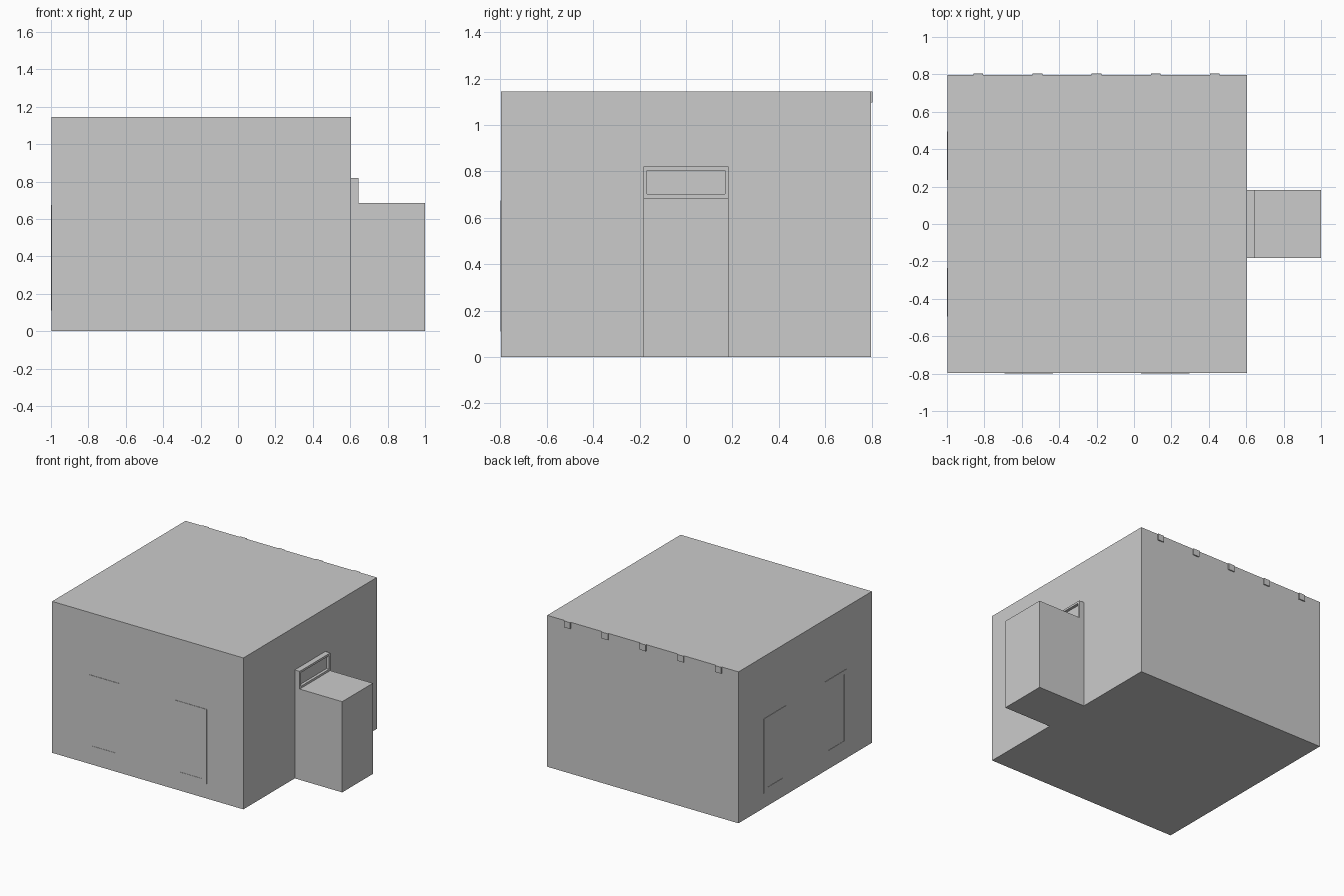
import bpy, bmesh
from mathutils import Vector

if "Cube" in bpy.data.objects:
    bpy.data.objects.remove(bpy.data.objects["Cube"])


def box(name, lo, hi):
    bm = bmesh.new()
    bmesh.ops.create_cube(bm, size=1)
    lo, hi = Vector(lo), Vector(hi)
    for v in bm.verts:
        v.co = (lo + hi) / 2 + v.co * (hi - lo)
    me = bpy.data.meshes.new(name)
    bm.to_mesh(me)
    bm.free()
    ob = bpy.data.objects.new(name, me)
    bpy.context.collection.objects.link(ob)
    return ob


def frame(name, u, z, border, depth, back=0.0):
    """Flat rectangular frame facing -y, with an inset pane `back` thick."""
    bm = bmesh.new()
    pts = [(u[0], z[0]), (u[1], z[0]), (u[1], z[1]), (u[0], z[1])]
    base = bm.faces.new([bm.verts.new((a, 0, b)) for a, b in pts])
    ext = bmesh.ops.extrude_face_region(bm, geom=[base])
    top = [g for g in ext["geom"] if isinstance(g, bmesh.types.BMFace)][0]
    for v in top.verts:
        v.co.y = -depth
    bmesh.ops.inset_region(bm, faces=[top], thickness=border)
    ext = bmesh.ops.extrude_face_region(bm, geom=[top])
    for g in ext["geom"]:
        if isinstance(g, bmesh.types.BMVert):
            g.co.y = -back
    if top.is_valid:
        bmesh.ops.delete(bm, geom=[top], context='FACES')
    bmesh.ops.recalc_face_normals(bm, faces=bm.faces)
    me = bpy.data.meshes.new(name)
    bm.to_mesh(me)
    bm.free()
    ob = bpy.data.objects.new(name, me)
    bpy.context.collection.objects.link(ob)
    return ob


QUARTER = 1.570796
T = 0.003  # relief of the window frames

# Main block and entrance porch
box("main_block", (-1 + T, -0.8 + T, 0), (0.603, 0.797, 1.145))
box("entrance_porch", (0.603, -0.183, 0), (1, 0.183, 0.686))

# Panel over the porch, with a recessed centre
panel = frame("panel_above_porch", (-0.183, 0.183), (0.686, 0.82), 0.022, 0.041, 0.02)
panel.location = (0.603, 0, 0)
panel.rotation_euler.z = QUARTER

# Windows: two on the front, two on the left
for i, s in enumerate((-1, 1)):
    for side, loc, rot in (("front", (-0.198 + s * 0.365, -0.8 + T, 0), 0),
                           ("left", (-1 + T, s * 0.365, 0), -QUARTER)):
        w = frame(f"{side}_window_{i}", (-0.13, 0.13), (0.11, 0.675), 0.045, T, 0.0008)
        w.location = loc
        w.rotation_euler.z = rot

# Roof beam ends along the back
for i in range(5):
    x = -0.2 + (i - 2) * 0.316
    box(f"beam_end_{i}", (x - 0.026, 0.79, 1.097), (x + 0.026, 0.805, 1.145))
